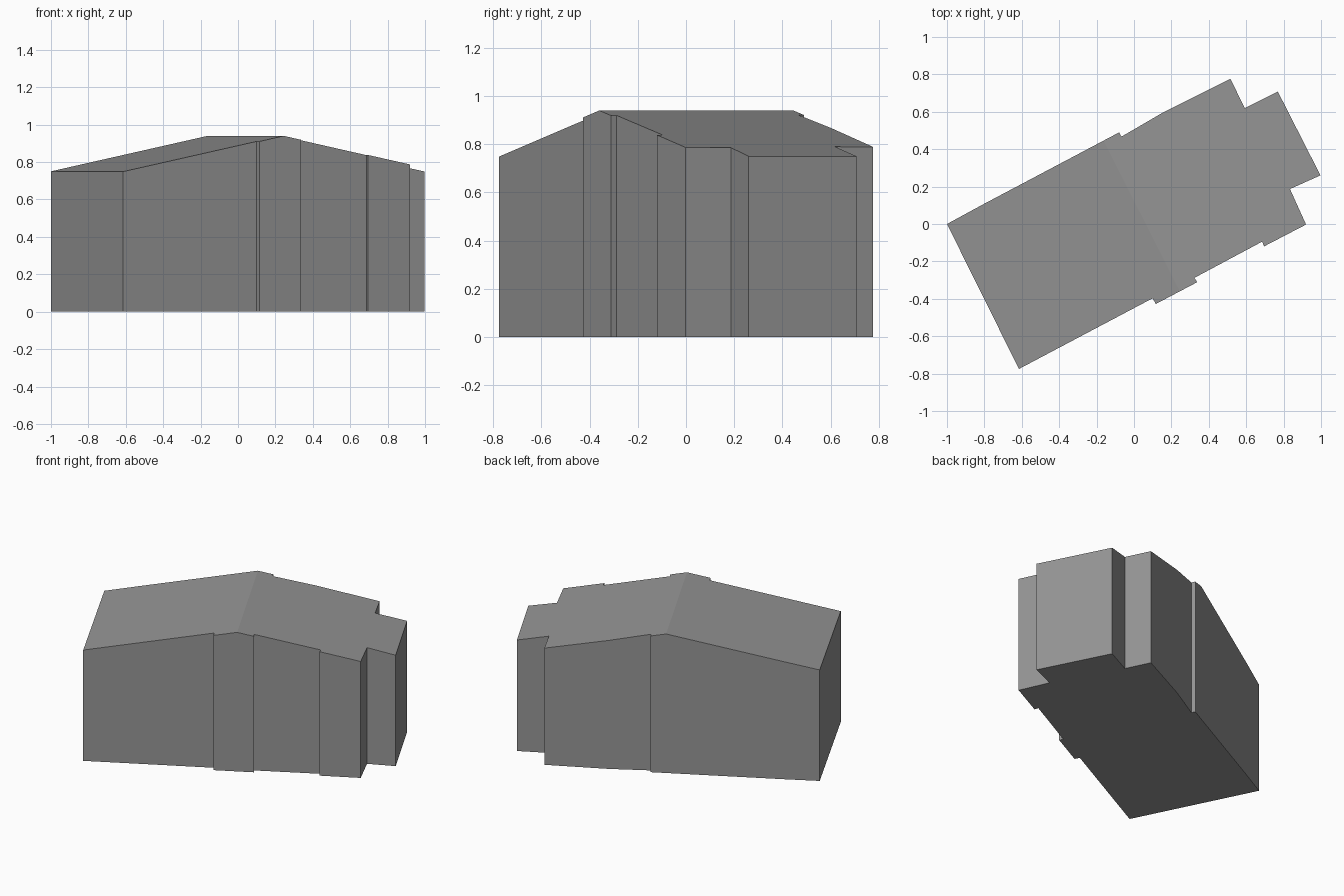
import bpy
import bmesh
from mathutils import Vector

cube = bpy.data.objects.get("Cube")
if cube:
    bpy.data.objects.remove(cube, do_unlink=True)

# Wall outline, counterclockwise from the left corner
FOOTPRINT = [
    (-1, 0), (-.615, -.775), (.1, -.397), (.116, -.428), (.338, -.311),
    (.323, -.288), (.686, -.094), (.695, -.12), (.92, -.003), (.834, .187),
    (.997, .26), (.769, .708), (.592, .619), (.516, .776), (.158, .598),
    (-.067, .467), (-.079, .49), (-.807, .105),
]
RIDGE = Vector((.245, -.36, 0))
ACROSS = Vector((.892, .452, 0)).normalized()
RIDGE_HEIGHT, PITCH = .94, .2

# One plain wall and roof colour
grey = bpy.data.materials.new("plain grey")
grey.use_nodes = True
colour = (.3, .3, .3, 1)
grey.diffuse_color = colour
grey.node_tree.nodes["Principled BSDF"].inputs["Base Color"].default_value = colour

# Raise the outline into walls
bm = bmesh.new()
floor = bm.faces.new([bm.verts.new((x, y, 0)) for x, y in FOOTPRINT])
raised = bmesh.ops.extrude_face_region(bm, geom=[floor], use_keep_orig=True)["geom"]
top = next(g for g in raised if isinstance(g, bmesh.types.BMFace))
for v in top.verts:
    v.co.z = RIDGE_HEIGHT

# Fold the roof along the ridge and slope both sides down to the eaves
bmesh.ops.bisect_plane(bm, geom=[top, *top.edges, *top.verts],
                       plane_co=RIDGE, plane_no=ACROSS, dist=1e-5)
for v in bm.verts:
    if v.co.z > .1:
        v.co.z = RIDGE_HEIGHT - PITCH * abs((v.co - RIDGE).dot(ACROSS))
bmesh.ops.recalc_face_normals(bm, faces=bm.faces)

mesh = bpy.data.meshes.new("gabled_building")
bm.to_mesh(mesh)
bm.free()
mesh.materials.append(grey)
building = bpy.data.objects.new("gabled_building", mesh)
bpy.context.collection.objects.link(building)
